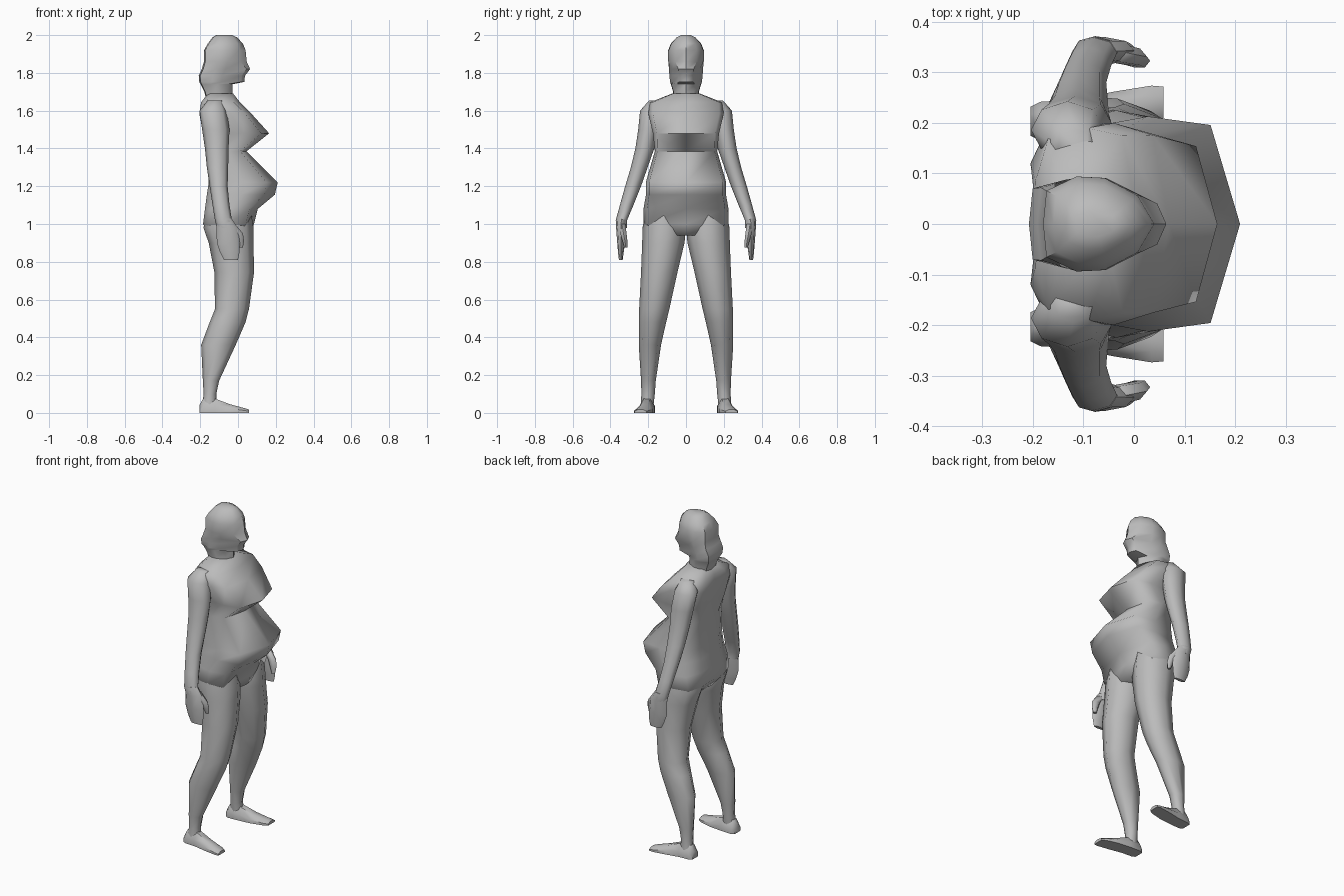
import bpy, bmesh, math

skin = bpy.data.materials.new("plain grey")
skin.diffuse_color = (0.5, 0.5, 0.5, 1)


def loft(name, rings, mirror=False, angle=60):
    """Skin a list of equal-sized point rings and cap both ends."""
    bm = bmesh.new()
    loops = [[bm.verts.new(p) for p in r] for r in rings]
    for a, b in zip(loops, loops[1:]):
        for i in range(len(a)):
            j = (i + 1) % len(a)
            bm.faces.new((a[i], a[j], b[j], b[i]))
    bm.faces.new(loops[0])
    bm.faces.new(loops[-1])
    bmesh.ops.recalc_face_normals(bm, faces=bm.faces)
    me = bpy.data.meshes.new(name)
    bm.to_mesh(me)
    bm.free()
    me.materials.append(skin)
    ob = bpy.data.objects.new(name, me)
    bpy.context.collection.objects.link(ob)
    if mirror:
        m = ob.modifiers.new("mirror", 'MIRROR')
        m.use_axis = (False, True, False)
        m.use_mirror_merge = False
    bpy.ops.object.select_all(action='DESELECT')
    ob.select_set(True)
    bpy.context.view_layer.objects.active = ob
    bpy.ops.object.shade_smooth_by_angle(angle=math.radians(angle))


def body_ring(z, xb, xf, w, plan):
    """Symmetric ring; plan holds (front fraction, width fraction) pairs."""
    full = plan + [(t, -s) for t, s in reversed(plan) if s]
    return [(xb + t * (xf - xb), s * w, z) for t, s in full]


def oval(z, x0, x1, y0, y1, n=8):
    cx, cy, rx, ry = (x0 + x1) / 2, (y0 + y1) / 2, (x1 - x0) / 2, (y1 - y0) / 2
    return [(cx + rx * math.cos(math.tau * i / n),
             cy + ry * math.sin(math.tau * i / n), z) for i in range(n)]


# torso with full bust and rounded belly
wide = [(1, 0), (.84, .92), (.5, 1), (.12, .88), (0, .45), (.02, 0)]
bust = [(1, 0), (.88, .88), (.6, 1), (.12, .95), (0, .6), (.05, 0)]
torso = [(.94, -.14, .06, .16, wide), (1.0, -.185, .085, .225, wide),
         (1.08, -.175, .105, .225, wide), (1.155, -.165, .195, .212, wide),
         (1.22, -.155, .21, .213, wide), (1.385, -.165, .045, .165, wide),
         (1.48, -.185, .165, .175, bust), (1.585, -.205, .07, .2, bust),
         (1.645, -.195, .01, .19, wide), (1.69, -.16, -.025, .075, wide)]
loft("torso", [body_ring(*r) for r in torso], angle=75)

# neck, head and the hair hanging behind it
skull = [(1, 0), (.85, .6), (.55, .97), (.3, 1), (.03, .7), (0, 0)]
face = [(1, 0), (.93, .45), (.5, .8), (.3, 1), (.03, .8), (0, 0)]
head = [(1.62, -.16, -.03, .065, skull), (1.70, -.178, -.03, .068, skull),
        (1.74, -.198, -.03, .08, skull), (1.752, -.205, .033, .084, face),
        (1.785, -.208, .037, .088, face), (1.82, -.192, .064, .09, face),
        (1.86, -.18, .046, .094, skull), (1.92, -.18, .04, .094, skull),
        (1.955, -.16, .026, .08, skull), (1.988, -.135, -.005, .05, skull),
        (2.0, -.115, -.03, .025, skull)]
loft("head", [body_ring(*r) for r in head], angle=50)

# legs
loft("leg", [oval(*r) for r in [
    (1.06, -.16, .07, .02, .215), (.98, -.183, .082, .0, .23),
    (.9, -.155, .082, .008, .232), (.745, -.125, .085, .045, .238),
    (.55, -.122, .058, .088, .248), (.48, -.15, .04, .105, .25),
    (.36, -.195, -.012, .132, .25), (.17, -.186, -.1, .16, .238),
    (.1, -.182, -.115, .165, .236), (.04, -.19, -.11, .172, .24)]], True, 75)


def foot_ring(x, y0, y1, h):
    m, e = (y0 + y1) / 2, (y1 - y0) * .22
    return [(x, y0, 0), (x, y1, 0), (x, y1, h * .5), (x, m + e, h),
            (x, m - e, h), (x, y0, h * .5)]


# feet, turned slightly outward
loft("foot", [foot_ring(*r) for r in [
    (-.205, .175, .232, .04), (-.185, .165, .242, .075),
    (-.12, .168, .246, .075), (-.04, .176, .262, .045),
    (.035, .195, .274, .025), (.058, .21, .272, .018)]], True, 50)

# arms
loft("arm", [oval(*r) for r in [
    (1.655, -.16, -.08, .12, .195), (1.6, -.204, -.06, .13, .243),
    (1.5, -.19, -.045, .15, .253), (1.4, -.175, -.05, .168, .268),
    (1.3, -.165, -.052, .203, .292), (1.2, -.15, -.055, .238, .322),
    (1.1, -.135, -.045, .278, .35), (1.02, -.122, -.032, .312, .372),
    (.98, -.112, -.015, .312, .37)]], True, 75)

# hands and thumbs
loft("hand", [oval(*r) for r in [
    (1.03, -.118, -.035, .314, .37), (.98, -.114, .0, .318, .37),
    (.9, -.112, .01, .322, .364), (.85, -.095, .008, .33, .36),
    (.81, -.075, .0, .335, .355)]], True, 60)
loft("thumb", [oval(*r, n=6) for r in [
    (1.0, -.06, -.015, .318, .36), (.95, -.03, .026, .312, .35),
    (.91, -.01, .032, .308, .338), (.875, .004, .026, .309, .328)]], True, 60)
